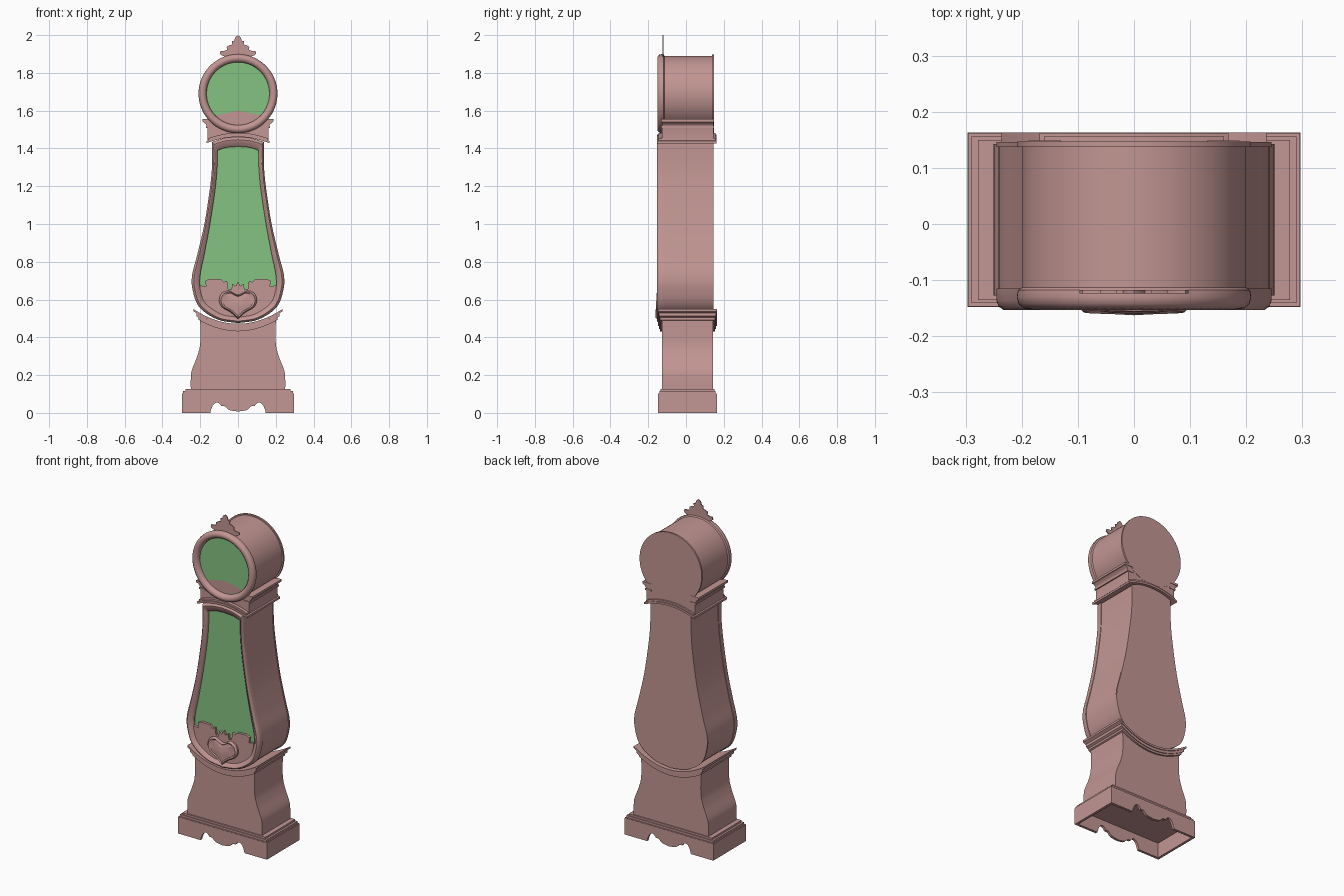
import bpy, bmesh, math
from mathutils import Vector

cube = bpy.data.objects.get("Cube")
if cube:
    bpy.data.objects.remove(cube)


def material(name, rgb):
    m = bpy.data.materials.new(name)
    m.use_nodes = True
    m.diffuse_color = (*rgb, 1)
    m.node_tree.nodes["Principled BSDF"].inputs["Base Color"].default_value = (*rgb, 1)
    return m


WOOD = material("dusty_pink_wood", (0.54, 0.305, 0.292))
GLASS = material("green_panel", (0.23, 0.54, 0.215))


# ---- outline helpers: every outline is a list of (x, z) points ----
def spline(pts, n=6):
    """Smooth curve through the points."""
    v = [Vector(p) for p in pts]
    v = [v[0] * 2 - v[1]] + v + [v[-1] * 2 - v[-2]]
    out = []
    for a, b, c, d in zip(v, v[1:], v[2:], v[3:]):
        for i in range(n):
            t = i / n
            out.append(0.5 * (2 * b + (c - a) * t + (2 * a - 5 * b + 4 * c - d) * t ** 2
                              + (3 * b - a - 3 * c + d) * t ** 3))
    return [tuple(p) for p in out] + [tuple(pts[-1])]


def mirror(half):
    """Close a right half outline with its left reflection."""
    return list(half) + [(-x, z) for x, z in reversed(half) if abs(x) > 1e-5]


def circle(r, cz, n=72):
    return [(r * math.sin(math.tau * i / n), cz + r * math.cos(math.tau * i / n)) for i in range(n)]


def blend(a, b, t):
    return [(p[0] + (q[0] - p[0]) * t, p[1] + (q[1] - p[1]) * t) for p, q in zip(a, b)]


def loft(name, loops, mat=WOOD, ring=False, lean=0):
    """Join equal outlines at given depths; a ring has an open middle."""
    bm = bmesh.new()
    rows = [[bm.verts.new((x, y + lean * (z - 0.5), z)) for x, z in pts] for pts, y in loops]
    pairs = list(zip(rows, rows[1:]))
    if ring:
        pairs.append((rows[-1], rows[0]))
    else:
        bm.faces.new(rows[0])
        bm.faces.new(rows[-1])
    for a, b in pairs:
        for i in range(len(a)):
            j = (i + 1) % len(a)
            bm.faces.new((a[i], a[j], b[j], b[i]))
    bmesh.ops.recalc_face_normals(bm, faces=bm.faces)
    me = bpy.data.meshes.new(name)
    bm.to_mesh(me)
    bm.free()
    ob = bpy.data.objects.new(name, me)
    bpy.context.collection.objects.link(ob)
    me.materials.append(mat)
    bpy.ops.object.select_all(action="DESELECT")
    ob.select_set(True)
    bpy.context.view_layer.objects.active = ob
    bpy.ops.object.shade_smooth_by_angle(angle=math.radians(35))
    return ob


def prism(name, pts, y0, y1, mat=WOOD):
    return loft(name, [(pts, y0), (pts, y1)], mat)


def box(name, x0, x1, y0, y1, z0, z1):
    return prism(name, [(x0, z0), (x1, z0), (x1, z1), (x0, z1)], y0, y1)


def band(name, curve, hw, low, high, y0, y1):
    """Moulding strip that follows a curved line across the case."""
    xs = [hw * (i / 12 - 1) for i in range(25)]
    pts = [(x, curve(x) + low) for x in xs] + [(x, curve(x) + high) for x in reversed(xs)]
    return prism(name, pts, y0, y1)


# ---- plinth: hollow box with scalloped aprons ----
scallop = spline([(0.147, 0), (0.141, 0.022), (0.128, 0.046), (0.108, 0.055), (0.092, 0.042)], 4)
scallop += spline([(0.088, 0.036), (0.068, 0.034), (0.045, 0.015), (0, 0.007)], 4)
apron = mirror([(0, 0.1), (0.297, 0.1), (0.297, 0)] + scallop)
prism("plinth_front_apron", apron, -0.148, -0.133)
prism("plinth_back_apron", apron, 0.148, 0.163)
for side, s in (("left", 1), ("right", -1)):
    box("plinth_side_" + side, s * 0.282, s * 0.297, -0.134, 0.149, 0, 0.1)
box("plinth_top", -0.296, 0.296, -0.147, 0.162, 0.09, 0.103)
box("plinth_moulding_lower", -0.29, 0.29, -0.141, 0.156, 0.103, 0.115)
box("plinth_moulding_upper", -0.278, 0.278, -0.135, 0.15, 0.115, 0.126)


# ---- pedestal with dipped cap moulding ----
def dip(x):
    return 0.432 + 1.4 * x * x


pedestal_side = spline([(0.2, 0.49), (0.2, 0.37), (0.216, 0.3), (0.245, 0.225), (0.25, 0.18), (0.25, 0.12)])
pedestal_top = [(0.2 * i / 10, dip(0.2 * i / 10) + 0.01) for i in range(10)]
prism("pedestal", mirror(pedestal_top + pedestal_side), -0.127, 0.143)
band("cap_moulding_lower", dip, 0.208, 0, 0.012, -0.138, 0.153)
band("cap_moulding_middle", dip, 0.22, 0.012, 0.028, -0.143, 0.158)
band("cap_moulding_upper", dip, 0.236, 0.028, 0.04, -0.148, 0.163)

# ---- pear-shaped trunk, door frame and green door panel ----
outer = mirror(spline([(0, 1.462), (0.07, 1.455), (0.137, 1.435)])[:-1] + spline(
    [(0.137, 1.435), (0.138, 1.3), (0.15, 1.18), (0.178, 1.0), (0.215, 0.84), (0.243, 0.73),
     (0.24, 0.65), (0.205, 0.56), (0.11, 0.495), (0, 0.475)]))
inner = mirror(spline([(0, 1.41), (0.06, 1.405), (0.108, 1.39)])[:-1] + spline(
    [(0.108, 1.39), (0.11, 1.3), (0.121, 1.18), (0.148, 1.0), (0.176, 0.85), (0.2, 0.73),
     (0.2, 0.66), (0.172, 0.585), (0.09, 0.525), (0, 0.508)]))
body = blend(outer, inner, 0.1)
prism("trunk_body", body, -0.116, 0.138)
prism("trunk_back_panel", outer, 0.137, 0.146)
frame_steps = [(0, -0.115), (0, -0.136), (0.1, -0.147), (0.3, -0.153), (0.5, -0.151),
               (0.7, -0.143), (0.9, -0.139), (1, -0.133), (1, -0.115)]
loft("door_frame", [(blend(outer, inner, t), y) for t, y in frame_steps], ring=True)
prism("door_panel", blend(inner, outer, 0.05), -0.123, -0.115, GLASS)

# ---- carved ornament at the foot of the door ----
leaf_edge = [(0, 0.695), (0.012, 0.672), (0.03, 0.685), (0.035, 0.652), (0.052, 0.657), (0.058, 0.7),
             (0.075, 0.692), (0.092, 0.708), (0.15, 0.71), (0.172, 0.7), (0.17, 0.668), (0.2, 0.675)]
lower_edge = spline([(0.201, 0.655), (0.175, 0.583), (0.09, 0.523), (0, 0.506)])
prism("ornament_plate", mirror(leaf_edge + lower_edge), -0.137, -0.12)
heart = mirror(spline([(0, 0.625), (0.02, 0.632), (0.05, 0.647), (0.085, 0.635), (0.1, 0.598),
                       (0.085, 0.56), (0.04, 0.533), (0, 0.497)], 4))


def shrunk(k):
    return [(x * k, 0.58 + (z - 0.58) * k) for x, z in heart]


loft("ornament_heart", [(heart, -0.135), (heart, -0.153), (shrunk(0.9), -0.163), (shrunk(0.8), -0.158),
                        (shrunk(0.4), -0.163)], lean=0.06)


# ---- neck under the head with arched moulding ----
def arch(x):
    return 1.463 - 1.2 * x * x


band("neck_moulding_lower", arch, 0.168, -0.002, 0.01, -0.153, 0.162)
band("neck_moulding_middle", arch, 0.16, 0.01, 0.02, -0.146, 0.156)
neck_side = spline([(0.162, 1.505), (0.168, 1.525), (0.184, 1.54)], 4)
neck = [(0, 1.6), (0.12, 1.575), (0.145, 1.553), (0.184, 1.553)] + neck_side[::-1]
neck += [(0.162, 1.445), (0.1, 1.462), (0, 1.475)]
prism("neck", mirror(neck), -0.126, 0.146)
for side, s in (("left", 1), ("right", -1)):
    box("neck_ledge_" + side, s * 0.13, s * 0.188, -0.132, 0.149, 1.542, 1.555)
    box("neck_bead_" + side, s * 0.13, s * 0.17, -0.132, 0.149, 1.508, 1.518)

# ---- drum head, bezel and dial ----
CZ = 1.69
prism("head_drum", circle(0.2, CZ), -0.118, 0.14)
prism("head_back_panel", circle(0.208, CZ), 0.137, 0.147)
bezel_steps = [(0.2, -0.113), (0.207, -0.118), (0.209, -0.13), (0.206, -0.142), (0.197, -0.15),
               (0.186, -0.152), (0.174, -0.147), (0.167, -0.136), (0.165, -0.113)]
loft("dial_bezel", [(circle(r, CZ), y) for r, y in bezel_steps], ring=True)
prism("dial_panel", circle(0.167, CZ), -0.126, -0.117, GLASS)

# ---- leafy crest on top ----
crest = [(0, 2.0), (0.014, 1.988), (0.02, 1.97), (0.032, 1.968), (0.03, 1.95), (0.045, 1.946),
         (0.06, 1.938), (0.058, 1.922), (0.075, 1.916), (0.092, 1.916), (0.097, 1.902),
         (0.085, 1.892), (0.06, 1.885), (0, 1.885)]
prism("crest", mirror(crest), -0.124, -0.118)
